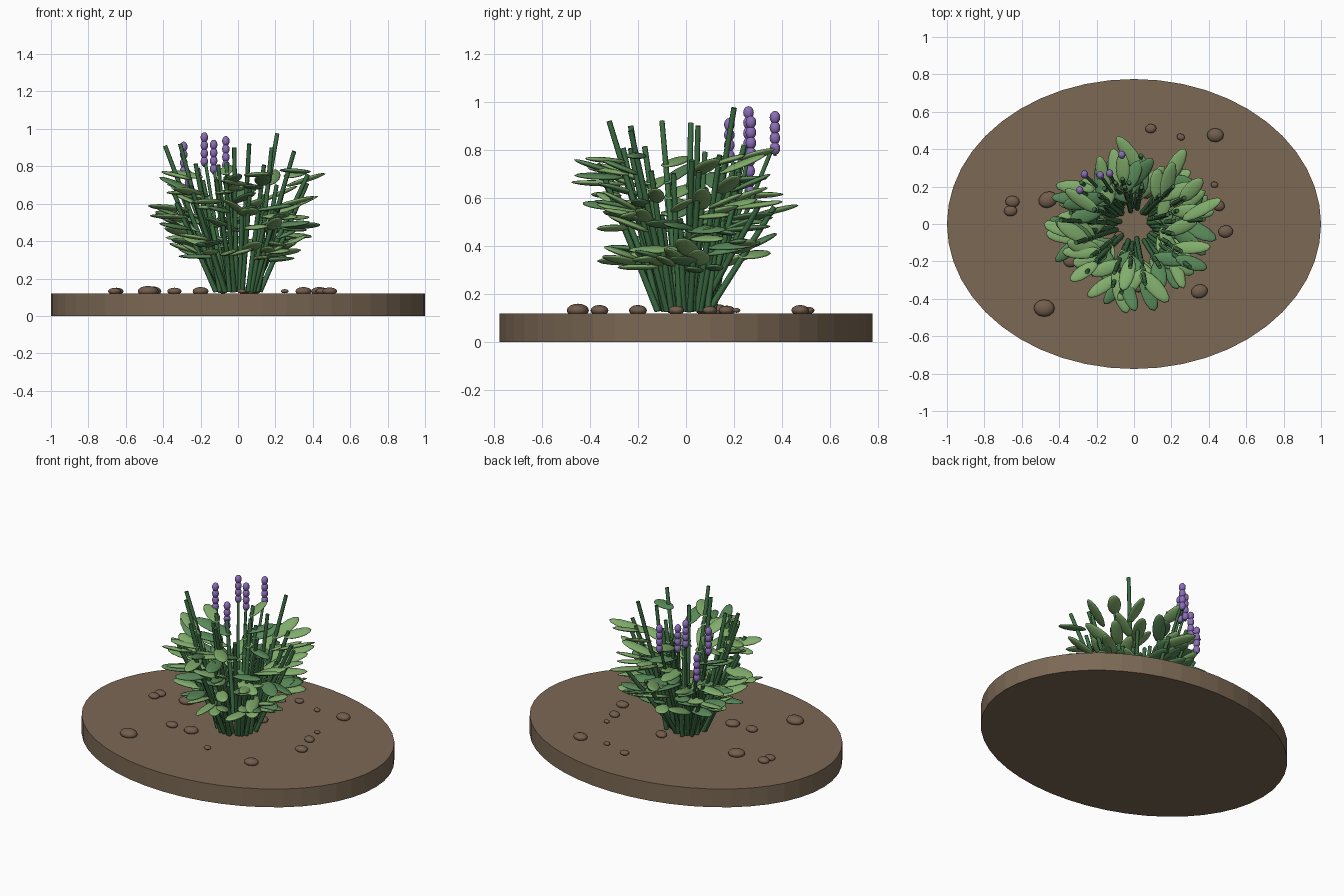
import bpy, bmesh, math, random
from mathutils import Vector, Matrix

random.seed(11)
cube = bpy.data.objects.get("Cube")
if cube:
    bpy.data.objects.remove(cube)


def material(name, rgb):
    m = bpy.data.materials.new(name)
    m.use_nodes = True
    m.diffuse_color = (*rgb, 1)
    m.node_tree.nodes["Principled BSDF"].inputs["Base Color"].default_value = (*rgb, 1)
    return m


soil = material("soil brown", (0.2, 0.14, 0.09))
stone = material("stone brown", (0.17, 0.11, 0.075))
stem_green = material("stem green", (0.045, 0.15, 0.055))
dark_leaf = material("dark leaf green", (0.1, 0.25, 0.1))
light_leaf = material("light leaf green", (0.22, 0.42, 0.15))
purple = material("blossom purple", (0.26, 0.155, 0.48))


def finish(name, bm, mat, smooth=True):
    mesh = bpy.data.meshes.new(name)
    bm.to_mesh(mesh)
    bm.free()
    obj = bpy.data.objects.new(name, mesh)
    bpy.context.collection.objects.link(obj)
    mesh.materials.append(mat)
    for p in mesh.polygons:
        p.use_smooth = smooth and len(p.vertices) < 8
    return obj


def ellipsoid(bm, center, radii, rotation=Matrix.Identity(4), segments=12, rings=8):
    m = Matrix.Translation(center) @ rotation @ Matrix.Diagonal((*radii, 1))
    bmesh.ops.create_uvsphere(bm, u_segments=segments, v_segments=rings, radius=1, matrix=m)


def rod(bm, a, b, radius):
    d = b - a
    m = Matrix.Translation((a + b) / 2) @ d.to_track_quat('Z', 'Y').to_matrix().to_4x4()
    bmesh.ops.create_cone(bm, cap_ends=True, segments=8, radius1=radius,
                          radius2=radius * 0.85, depth=d.length, matrix=m)


# Oval soil base
bm = bmesh.new()
bmesh.ops.create_cone(bm, cap_ends=True, segments=48, radius1=1, radius2=1, depth=0.12,
                      matrix=Matrix.Translation((0, 0, 0.06)) @ Matrix.Diagonal((1, 0.775, 1, 1)))
finish("soil_base", bm, soil, smooth=False)

# Scattered stones: x, y, size
bm = bmesh.new()
for x, y, s in [(-.65, .12, .038), (-.66, .07, .035), (-.46, .13, .052), (-.34, -.2, .038),
                (-.48, -.45, .056), (.09, .51, .03), (.25, .465, .022), (.435, .475, .045),
                (.49, -.04, .04), (.35, -.36, .045), (.45, .1, .036), (.43, .21, .02),
                (.02, -.345, .024), (-.2, -.2, .045), (-.08, -.06, .025), (.06, .17, .04)]:
    turn = Matrix.Rotation(random.uniform(-.5, .5), 4, 'Z')
    ellipsoid(bm, (x, y, .132), (s, s * .82, s * .5), turn)
finish("stones", bm, stone)

# Stem tips: the tall ones are placed, the rest fan out around the clump
tall = [(.21, .2, .975), (-.39, .02, .91), (-.31, -.1, .92), (.3, -.23, .88),
        (.06, -.32, .92), (-.05, .2, .75), (.18, .05, .9), (-.02, -.23, .9)]
tips = [Vector(t) for t in tall]
for i in range(36):
    a = i * 2.39996 + random.uniform(-.15, .15)
    r = random.uniform(.2, .38)
    tips.append(Vector((r * math.cos(a), r * math.sin(a), random.uniform(.5, .82))))


def base_of(tip):
    flat = Vector((tip.x, tip.y, 0)).normalized()
    return flat * random.uniform(.07, .125) + Vector((0, 0, .13))


# Stems, each bearing a few leaves along its length
stems, dark, light = bmesh.new(), bmesh.new(), bmesh.new()
for i, tip in enumerate(tips):
    base = base_of(tip)
    rod(stems, base, tip, .0135)
    heading = math.atan2(tip.y, tip.x)
    for k in range(3 if i % 3 else 2):
        z = random.uniform(.29, min(tip.z, .8))
        p = base.lerp(tip, (z - base.z) / (tip.z - base.z))
        length = random.uniform(.085, .125)
        yaw = heading + random.choice((-1, 1)) * random.uniform(.1, 1.0)
        pitch = random.uniform(-.05, .4)
        turn = (Matrix.Rotation(yaw, 4, 'Z') @ Matrix.Rotation(-pitch, 4, 'Y')
                @ Matrix.Rotation(random.uniform(-.35, .35), 4, 'X'))
        center = p + turn @ Vector((length * .8, 0, 0))
        # Keep the foliage inside the rounded crown
        reach = math.hypot(center.x, center.y)
        if reach > .37:
            center.x, center.y = center.x * .37 / reach, center.y * .37 / reach
        ellipsoid(light if random.random() < .55 else dark, center,
                  (length, random.uniform(.035, .046), .012), turn)

# Flower spikes: tip position of each spike
flowers = bmesh.new()
for x, y, top in [(-.065, .37, .96), (-.13, .27, .94), (-.18, .26, .98),
                  (-.265, .265, .78), (-.29, .18, .93)]:
    tip = Vector((x, y, top - .025))
    rod(stems, base_of(tip), tip - Vector((0, 0, .1)), .01)
    rod(stems, tip - Vector((0, 0, .16)), tip, .007)
    for k in range(4):
        ellipsoid(flowers, tip - Vector((0, 0, .043 * k)), (.02, .022, .027))

finish("stems", stems, stem_green)
finish("dark_leaves", dark, dark_leaf)
finish("light_leaves", light, light_leaf)
finish("flower_spikes", flowers, purple)
